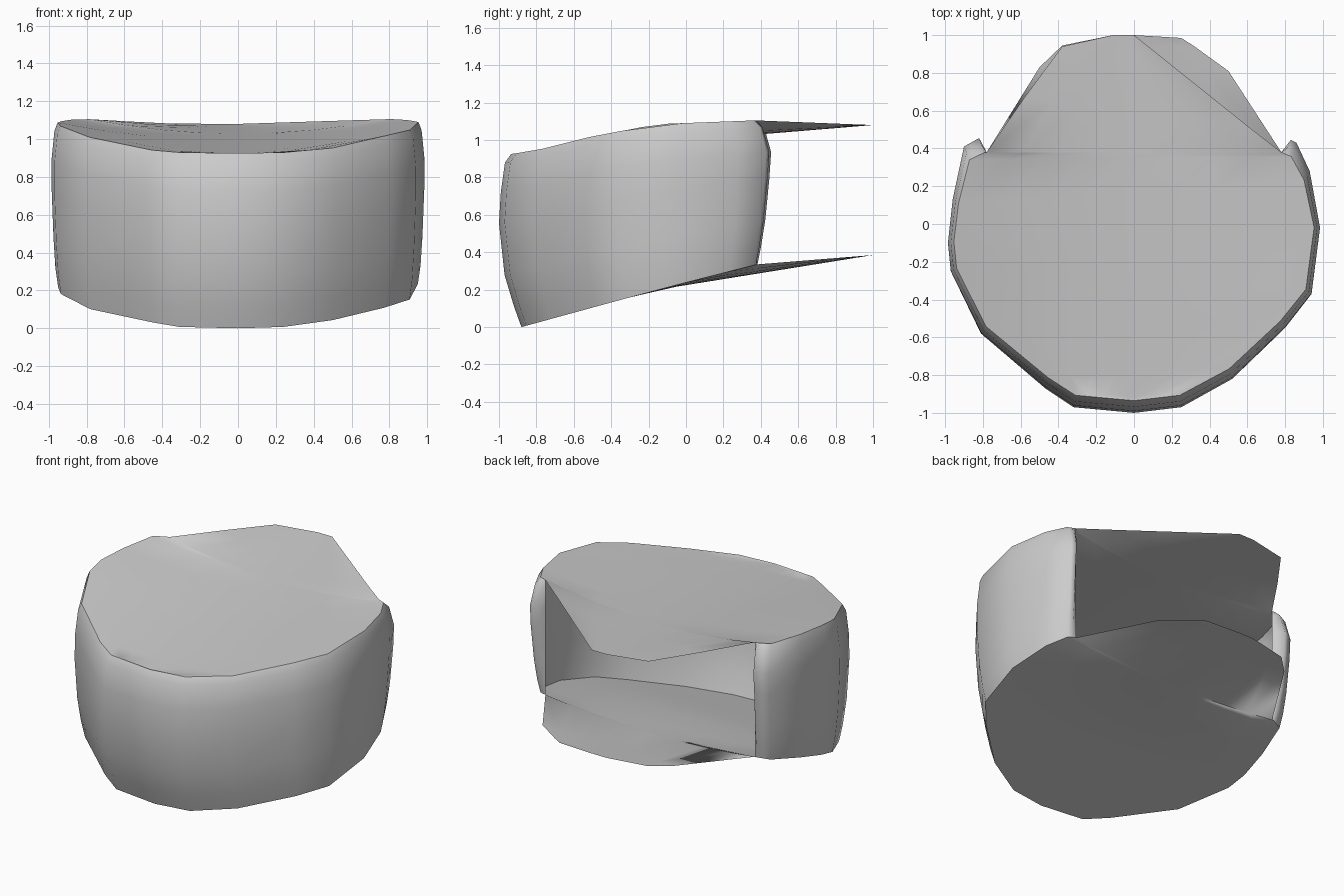
import bpy, bmesh

if "Cube" in bpy.data.objects:
    bpy.data.objects.remove(bpy.data.objects["Cube"])

# Plan outline at mid height, front to back, for each side
FRONT = (0.0, -1.0)
LEFT = [(-.32, -.97), (-.47, -.87), (-.81, -.58), (-.97, -.25), (-.985, -.1),
        (-.96, .13), (-.90, .41), (-.82, .455), (-.78, .38)]
RIGHT = [(.25, -.97), (.52, -.82), (.80, -.55), (.94, -.37), (.985, -.02),
         (.93, .28), (.86, .43), (.83, .445), (.78, .38)]
# Wall levels: height fraction, x scale, front y scale, back y scale
LEVELS = [(0, .965, .88, .84), (.12, .98, .92, .88), (.3, .99, .97, .93),
          (.6, 1, 1, .98), (.78, 1, .99, 1), (.95, .985, .968, .92), (1, .968, .935, .83)]
TOP_RIM = [(-.94, .925), (-.82, .94), (-.5, 1.02), (-.15, 1.085), (.37, 1.105), (1, 1.08)]
BASE_RIM = [(-.88, 0), (-.15, .2), (.38, .335), (1, .385)]
TOP_MID = [(-.94, .92), (1, 1.08)]
BASE_MID = [(-.88, 0), (-.15, .2), (1, .385)]


def curve(table, y):
    if y <= table[0][0]:
        return table[0][1]
    for (a, za), (b, zb) in zip(table, table[1:]):
        if y <= b:
            return za + (zb - za) * (y - a) / (b - a)
    return table[-1][1]


def scaled(p, level):
    _, sx, sf, sb = level
    x, y = p
    if abs(x) == .78:                      # inward-turned wall end
        return x, y
    return x * sx, y * (sf if y < 0 else sb)


def wall_point(p, level):
    t = level[0]
    x, y = scaled(p, level)
    zb = curve(BASE_RIM, scaled(p, LEVELS[0])[1])
    zt = curve(TOP_RIM, scaled(p, LEVELS[-1])[1])
    return x, y, zb + (zt - zb) * t


def grid_object(name, rows):
    bm = bmesh.new()
    grid = [[bm.verts.new(c) for c in row] for row in rows]
    for a, b in zip(grid, grid[1:]):
        for i in range(len(a) - 1):
            bm.faces.new((a[i], a[i + 1], b[i + 1], b[i]))
    bmesh.ops.remove_doubles(bm, verts=bm.verts, dist=.0005)
    for f in bm.faces:
        f.smooth = True
    me = bpy.data.meshes.new(name)
    bm.to_mesh(me)
    bm.free()
    ob = bpy.data.objects.new(name, me)
    bpy.context.collection.objects.link(ob)
    return ob


def plate(name, level, tail, rim, mid, flip=False):
    pairs = [(FRONT, FRONT)] + list(zip(LEFT, RIGHT))
    pairs = [(scaled(a, level), scaled(b, level)) for a, b in pairs] + tail
    rows, n = [], 8
    for a, b in pairs:
        row = []
        for i in range(n + 1):
            t = i / n
            x, y = a[0] + (b[0] - a[0]) * t, a[1] + (b[1] - a[1]) * t
            s = (2 * t - 1) ** 2           # sag between the two rims
            row.append((x, y, curve(rim, y) * s + curve(mid, y) * (1 - s)))
        rows.append(row[::-1] if flip else row)
    return grid_object(name, rows)


# Wall around the front and sides, open at the back
outline = LEFT[::-1] + [FRONT] + RIGHT
grid_object("side_wall", [[wall_point(p, lv) for p in outline] for lv in LEVELS])

# Lid with its skewed rear tongue
plate("top_plate", LEVELS[-1],
      [((-.58, .67), (.60, .52)), ((-.38, .94), (.3, .76)), ((-.11, 1), (0, 1))],
      TOP_RIM, TOP_MID)

# Sloping floor with its rounded rear tongue
plate("bottom_plate", LEVELS[0],
      [((-.5, .83), (.5, .81)), ((-.38, .945), (.32, .94)), ((-.11, 1), (.25, .985)),
       ((-.11, 1), (0, 1))],
      BASE_RIM, BASE_MID, flip=True)
